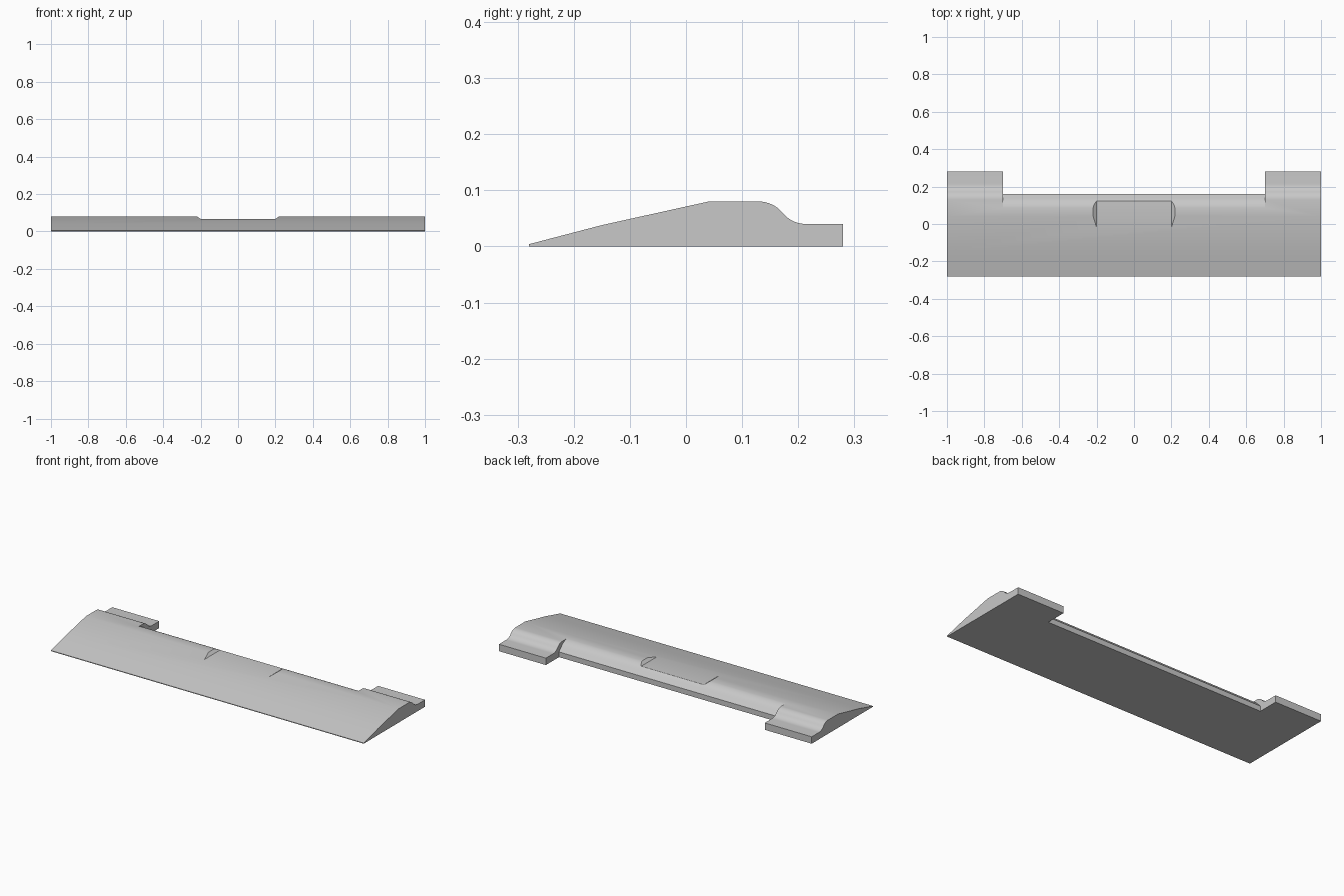
import bpy, bmesh, math

cube = bpy.data.objects.get("Cube")
if cube:
    bpy.data.objects.remove(cube, do_unlink=True)

grey = bpy.data.materials.new("light grey")
grey.use_nodes = True
grey.diffuse_color = (0.58, 0.58, 0.58, 1)
grey.node_tree.nodes["Principled BSDF"].inputs["Base Color"].default_value = (0.58, 0.58, 0.58, 1)


def prism(name, points, axis, start, end):
    """Extrude an outline along x (points are y, z) or along y (points are x, z)."""
    bm = bmesh.new()
    place = (lambda p: (start, *p)) if axis == "x" else (lambda p: (p[0], start, p[1]))
    face = bm.faces.new([bm.verts.new(place(p)) for p in points])
    moved = bmesh.ops.extrude_face_region(bm, geom=[face])["geom"]
    offset = (end - start, 0, 0) if axis == "x" else (0, end - start, 0)
    bmesh.ops.translate(bm, vec=offset, verts=[v for v in moved if isinstance(v, bmesh.types.BMVert)])
    bmesh.ops.recalc_face_normals(bm, faces=bm.faces)
    mesh = bpy.data.meshes.new(name)
    bm.to_mesh(mesh)
    bm.free()
    mesh.materials.append(grey)
    obj = bpy.data.objects.new(name, mesh)
    bpy.context.collection.objects.link(obj)
    return obj


def arc(cy, cz, radius, first, last, steps=8):
    angles = [math.radians(first + (last - first) * i / steps) for i in range(steps + 1)]
    return [(cy + radius * math.cos(a), cz + radius * math.sin(a)) for a in angles]


# Full-width wedge with a rounded step down to the rear tabs
R = 0.054
step = arc(0.13, 0.08 - R, R, 90, 39) + arc(0.214, 0.04 + R, R, 219, 270)[1:]
outline = [(-0.28, 0), (-0.28, 0.004), (-0.15, 0.038), (0.04, 0.08)] + step + [(0.28, 0.04), (0.28, 0)]
body = prism("wedge_body", outline, "x", -1, 1)

# Rear gap between the tabs, with a rounded shoulder
shoulder = arc(0.078, 0.0, 0.0805, 90, 40) + [(0.16, 0.03)]
gap = prism("rear_gap_cutter", [(0.078, 0.2)] + shoulder + [(0.16, -0.1), (0.4, -0.1), (0.4, 0.2)],
            "x", -0.7, 0.7)

# Shallow pocket with sloped ends across the ridge
pocket = prism("pocket_cutter", [(-0.2, 0.067), (0.2, 0.067), (0.225, 0.085), (0.225, 0.2),
                                 (-0.225, 0.2), (-0.225, 0.085)], "y", -0.2, 0.25)

bpy.context.view_layer.objects.active = body
body.select_set(True)
for cutter in (gap, pocket):
    cutter.hide_render = True
    mod = body.modifiers.new(cutter.name, "BOOLEAN")
    mod.operation = "DIFFERENCE"
    mod.solver = "EXACT"
    mod.object = cutter
    bpy.ops.object.modifier_apply(modifier=mod.name)
    bpy.data.objects.remove(cutter, do_unlink=True)

bpy.ops.object.shade_smooth_by_angle(angle=math.radians(25))
